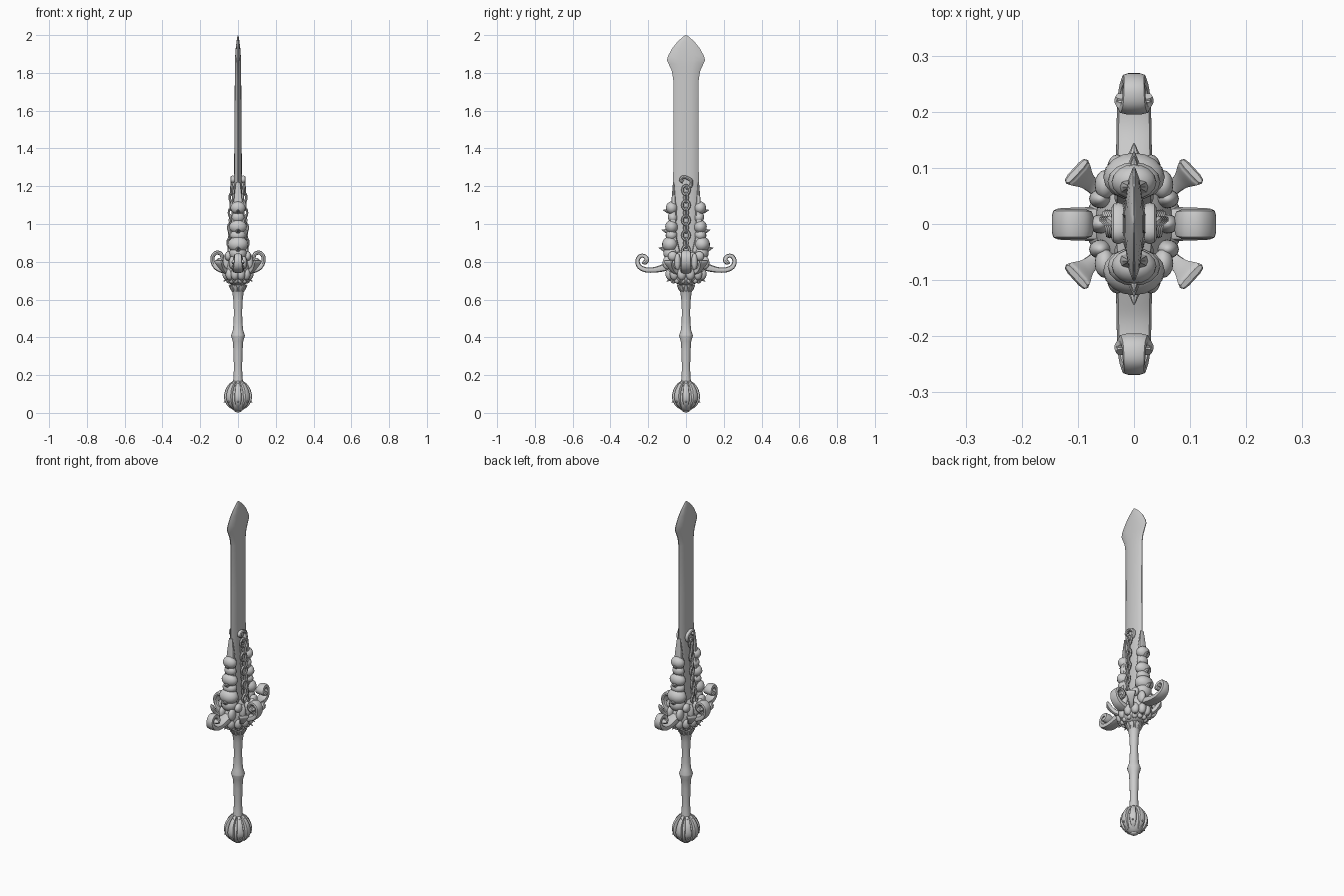
import bpy, bmesh, math
from mathutils import Vector, Matrix

if "Cube" in bpy.data.objects:
    bpy.data.objects.remove(bpy.data.objects["Cube"])

steel = bpy.data.materials.new("grey_steel")
steel.use_nodes = True
steel.diffuse_color = (0.6, 0.6, 0.6, 1)
steel.node_tree.nodes["Principled BSDF"].inputs["Base Color"].default_value = (0.6, 0.6, 0.6, 1)


def finish(name, bm, angle=40):
    bmesh.ops.recalc_face_normals(bm, faces=bm.faces)
    mesh = bpy.data.meshes.new(name)
    bm.to_mesh(mesh)
    bm.free()
    mesh.materials.append(steel)
    ob = bpy.data.objects.new(name, mesh)
    bpy.context.collection.objects.link(ob)
    bpy.ops.object.select_all(action="DESELECT")
    bpy.context.view_layer.objects.active = ob
    ob.select_set(True)
    bpy.ops.object.shade_smooth_by_angle(angle=math.radians(angle))
    return ob


def skin(bm, rings):
    """Bridge closed rings of points and cap both ends."""
    loops = [[bm.verts.new(p) for p in ring] for ring in rings]
    n = len(loops[0])
    for a, b in zip(loops, loops[1:]):
        for i in range(n):
            bm.faces.new((a[i], a[(i + 1) % n], b[(i + 1) % n], b[i]))
    bm.faces.new(loops[0][::-1])
    bm.faces.new(loops[-1])


def lathe(bm, profile, sides=24):
    """Profile of (x radius, y radius, z)."""
    skin(bm, [[(rx * math.cos(2 * math.pi * i / sides), ry * math.sin(2 * math.pi * i / sides), z)
               for i in range(sides)] for rx, ry, z in profile])


def smooth_path(pts, steps=5):
    """Catmull-Rom interpolation of tuples."""
    p = [Vector(q) for q in pts]
    p = [2 * p[0] - p[1]] + p + [2 * p[-1] - p[-2]]
    out = []
    for a, b, c, d in zip(p, p[1:], p[2:], p[3:]):
        for s in range(steps):
            t = s / steps
            out.append(b + (c - a) * t / 2 + (a * 2 - b * 5 + c * 4 - d) * t * t / 2
                       + (b * 3 - a - c * 3 + d) * t ** 3 / 2)
    return out + [p[-2]]


def band(bm, path, angle, sides=10):
    """Sweep an oval along (radial, z, half thickness, half width), turned about z."""
    turn = Matrix.Rotation(angle, 3, "Z")
    pts, rings = smooth_path(path), []
    for i, (u, z, thick, wide) in enumerate((q[0], q[1], q[2], q[3]) for q in pts):
        a, b = pts[max(i - 1, 0)], pts[min(i + 1, len(pts) - 1)]
        nrm = Vector((-(b[1] - a[1]), b[0] - a[0])).normalized()
        ring = []
        for k in range(sides):
            c, s = math.cos(2 * math.pi * k / sides), math.sin(2 * math.pi * k / sides)
            c = math.copysign(abs(c) ** 0.6, c)
            s = math.copysign(abs(s) ** 0.6, s)
            ring.append(turn @ Vector((u + nrm.x * thick * s, wide * c, z + nrm.y * thick * s)))
        rings.append(ring)
    skin(bm, rings)


def blob(bm, loc, size, tilt=0):
    m = Matrix.Translation(loc) @ Matrix.Rotation(tilt, 4, "X") @ Matrix.Diagonal((*size, 1))
    bmesh.ops.create_uvsphere(bm, u_segments=16, v_segments=10, radius=1, matrix=m)


def spike(bm, loc, direction, radius, length):
    m = Matrix.Translation(loc) @ Vector(direction).to_track_quat("Z", "Y").to_matrix().to_4x4()
    bmesh.ops.create_cone(bm, cap_ends=True, segments=8, radius1=radius, radius2=0.001,
                          depth=length, matrix=m)


QUARTERS = [math.pi / 2 * i for i in range(4)]

# Blade: lens section that flares near the tip
bm = bmesh.new()
stations = [(0.78, .07, .022), (1.2, .068, .021), (1.5, .066, .019), (1.76, .067, .017), (1.81, .075, .017),
            (1.85, .093, .017), (1.868, .101, .016), (1.89, .095, .015), (1.93, .073, .012),
            (1.965, .045, .008), (1.99, .017, .004), (2.0, .002, .001)]
rings = []
for z, w, t in stations:
    half = [(t * s, w * f) for s, f in ((.12, 1), (.6, .8), (.95, .42), (1, 0))]
    side = half + [(x, -y) for x, y in half[-2::-1]]
    rings.append([(x, y, z) for x, y in side] + [(-x, y, z) for x, y in side[::-1]])
skin(bm, rings)
finish("blade", bm, 30)

# Grip: waisted handle with a central ring and end collar
bm = bmesh.new()
lathe(bm, [(r, r, z) for r, z in (
    (.03, .13), (.028, .16), (.023, .19), (.022, .25), (.024, .33), (.028, .38), (.036, .405), (.036, .412),
    (.028, .435), (.023, .48), (.022, .54), (.025, .6), (.031, .645), (.042, .668), (.042, .676),
    (.03, .68), (.03, .72))])
finish("grip", bm)

bm = bmesh.new()
for i in range(10):
    a = 2 * math.pi * i / 10
    band(bm, [(.026, .64, .004, .004), (.034, .655, .006, .01), (.044, .672, .004, .008),
              (.049, .678, .002, .002)], a, 8)
finish("collar_leaves", bm)

# Pommel: ball gripped by curved claws
bm = bmesh.new()
lathe(bm, [(r, r, z) for r, z in (
    (.004, .006), (.025, .014), (.046, .034), (.058, .06), (.06, .085), (.052, .115), (.036, .14), (.026, .155))])
finish("pommel_ball", bm)
bm = bmesh.new()
for i in range(8):
    a = math.pi / 4 * i
    band(bm, [(.024, .165, .005, .008), (.042, .146, .009, .012), (.058, .115, .011, .016),
              (.064, .08, .01, .019), (.055, .05, .008, .015), (.038, .026, .004, .005)], a)
    c, s = math.cos(a), math.sin(a)
    spike(bm, (.066 * c, .066 * s, .061), (c, s, -.6), .011, .022)
    spike(bm, (.036 * c, .036 * s, .152), (c, s, .7), .01, .024)
blob(bm, (0, 0, .014), (.02, .02, .012))
finish("pommel_claws", bm)

# Guard: oval bowl with lobes and hanging leaf points
bm = bmesh.new()
lathe(bm, [(.032, .032, .675), (.05, .06, .69), (.064, .084, .71), (.07, .1, .74), (.068, .108, .77),
           (.06, .105, .8), (.045, .085, .83), (.025, .06, .85)], 32)
finish("guard_bowl", bm)
bm = bmesh.new()
for i in range(12):
    a = math.pi / 6 * (i + .5)
    c, s = math.cos(a), math.sin(a)
    blob(bm, (.062 * c, .088 * s, .735), (.022, .024, .032))
    blob(bm, (.05 * c, .068 * s, .702), (.015, .016, .017))
    spike(bm, (.065 * c, .09 * s, .704), (c, s, -.5), .011, .034)
finish("guard_lobes", bm)

# Long quillons curling up at their ends
curl = [(.07, .785, .022, .032), (.12, .768, .02, .032), (.17, .757, .015, .031), (.215, .758, .014, .03),
        (.247, .775, .013, .026), (.257, .805, .012, .021), (.243, .83, .011, .02), (.218, .829, .011, .022),
        (.207, .81, .012, .028), (.218, .797, .013, .035), (.228, .803, .01, .033)]
bm = bmesh.new()
for a in QUARTERS[1::2]:
    band(bm, curl, a)
finish("quillons", bm)

# Short broad scrolls on the flat faces
scroll = [(.05, .75, .016, .03), (.08, .755, .016, .03), (.112, .768, .014, .029), (.132, .795, .012, .028),
          (.134, .828, .011, .027), (.115, .848, .011, .026), (.091, .842, .011, .026),
          (.083, .82, .011, .025), (.096, .806, .011, .025), (.108, .816, .008, .023)]
bm = bmesh.new()
for a in QUARTERS[::2]:
    band(bm, scroll, a)
finish("side_scrolls", bm)

# Flared diagonal horns
bm = bmesh.new()
for sx in (-1, 1):
    for sy in (-1, 1):
        band(bm, [(.07, .745, .015, .014), (.098, .755, .013, .013), (.12, .775, .012, .018),
                  (.136, .798, .011, .028), (.139, .808, .005, .027)], math.atan2(sy * .087, sx * .095))
finish("corner_horns", bm)

# Rim clasps standing round the bowl
bm = bmesh.new()
for sx in (-1, 1):
    for y in (-.045, 0, .045):
        blob(bm, (sx * .06, y, .80), (.02, .017, .045))
    for sy in (-1, 1):
        blob(bm, (sx * .03, sy * .098, .795), (.018, .026, .035))
        blob(bm, (sx * .052, sy * .07, .83), (.018, .026, .025))
finish("rim_clasps", bm)

# Stacked vertebrae gripping both blade edges
bm = bmesh.new()
for sy in (-1, 1):
    for z, y, sx, ry, rz in ((1.085, .075, .04, .031, .034), (1.035, .07, .034, .026, .03),
                             (.985, .076, .047, .034, .036), (.94, .076, .041, .032, .03),
                             (.892, .084, .055, .043, .042), (.845, .08, .046, .04, .04)):
        blob(bm, (0, sy * y, z), (sx, ry, rz), -sy * .25)
    for z, y, r in ((1.07, .106, .013), (.965, .113, .015), (.87, .128, .016)):
        spike(bm, (0, sy * y, z), (0, sy, .25), r, .034)
    band(bm, [(.045, .85, .015, .035), (.07, .95, .018, .032), (.066, 1.06, .016, .028),
              (.066, 1.14, .01, .022), (.066, 1.22, .003, .012)], sy * math.pi / 2)
finish("edge_vertebrae", bm)

# Chains down both flats, finished with a small hook
bm = bmesh.new()
for sx in (-1, 1):
    for i in range(9):
        z, turned = .86 + .04 * i, i % 2
        u = .047 - .0018 * i
        for k in range(16):
            ring = []
            for j in range(6):
                t, q = 2 * math.pi * k / 16, 2 * math.pi * j / 6
                w = (.019 if not turned else .013) + .007 * math.cos(q)
                across, out = w * math.cos(t), .007 * math.sin(q)
                tilt = .9 if turned else .15
                ring.append(bm.verts.new((sx * (u + across * math.sin(tilt) + out * math.cos(tilt)),
                                          across * math.cos(tilt) - out * math.sin(tilt),
                                          z + (.024 + .007 * math.cos(q)) * math.sin(t))))
            if k:
                pairs = [(last, ring)] + ([(ring, first)] if k == 15 else [])
                for a, b in pairs:
                    for j in range(6):
                        bm.faces.new((a[j], a[(j + 1) % 6], b[(j + 1) % 6], b[j]))
            else:
                first = ring
            last = ring
    hook = [(-.003, 1.19), (.024, 1.2), (.028, 1.228), (.006, 1.244), (-.018, 1.247), (-.027, 1.232), (-.014, 1.222)]
    pts = smooth_path([(sx * .028, y, z) for y, z in hook], 4)
    rings = []
    for i, p in enumerate(pts):
        d = pts[min(i + 1, len(pts) - 1)] - pts[max(i - 1, 0)]
        side = d.cross(Vector((1, 0, 0))).normalized()
        rings.append([p + side * .009 * math.cos(q) + Vector((.012 * math.sin(q), 0, 0))
                      for q in (math.pi / 4 * j for j in range(8))])
    skin(bm, rings)
finish("chains", bm)
